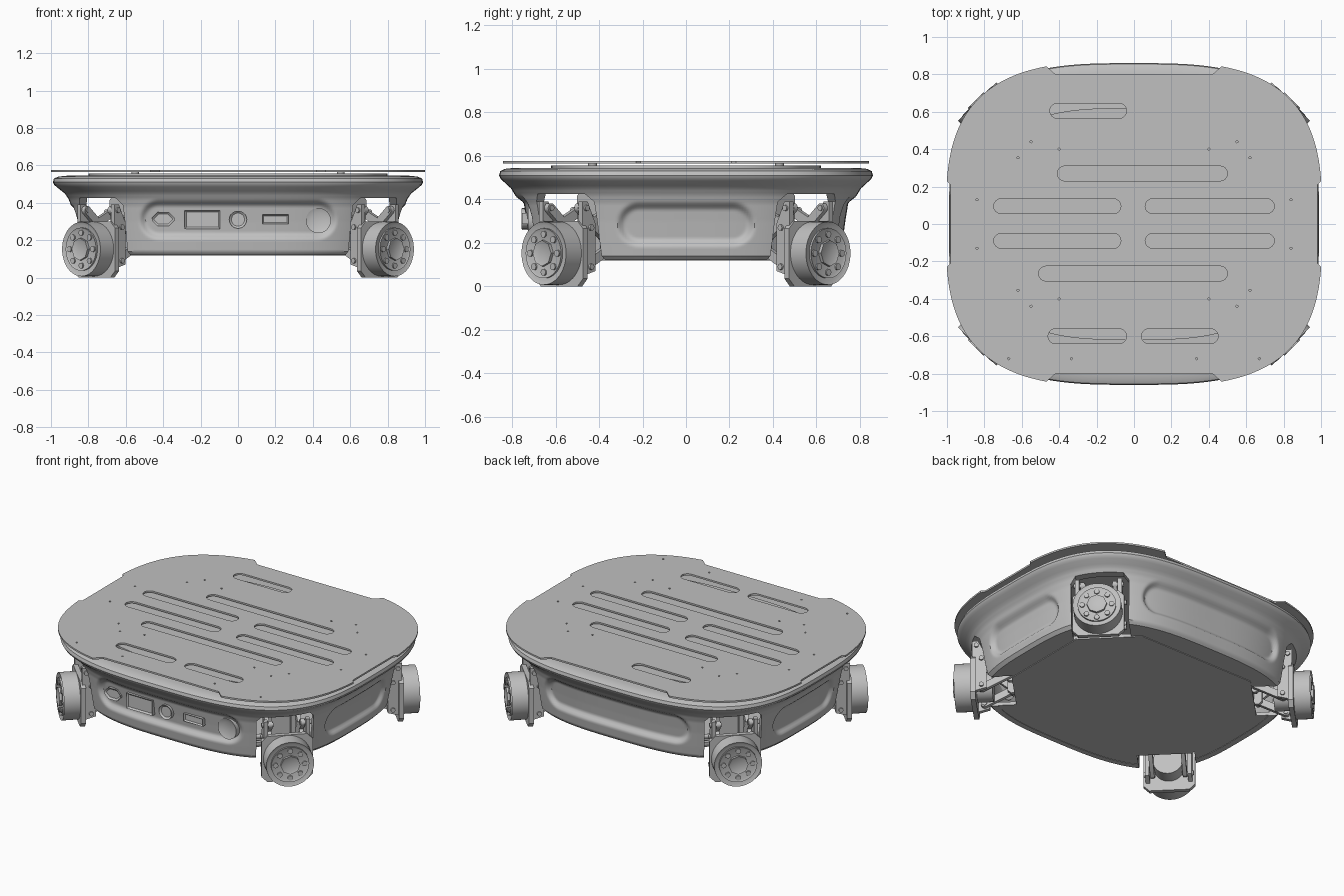
import bpy, bmesh
from math import sin, cos, pi, radians, copysign
from mathutils import Matrix, Vector

if bpy.data.objects.get("Cube"):
    bpy.data.objects.remove(bpy.data.objects["Cube"])

grey = bpy.data.materials.new("satin grey")
grey.use_nodes = True
grey.diffuse_color = (0.53, 0.53, 0.53, 1)
grey.node_tree.nodes["Principled BSDF"].inputs["Base Color"].default_value = grey.diffuse_color


# ---- helpers ----
def oval(angle, a=0.99, b=0.86, n=3.1):
    c, s = cos(angle), sin(angle)
    r = (abs(c / a) ** n + abs(s / b) ** n) ** (-1 / n)
    return r * c, r * s


def oval_points(a, b, count=160):
    return [oval(2 * pi * i / count, a, b) for i in range(count)]


def circle(x, y, r, count=32):
    return [(x + r * cos(2 * pi * i / count), y + r * sin(2 * pi * i / count)) for i in range(count)]


def rect(x0, x1, y0, y1, c=0.0):
    if not c:
        return [(x0, y0), (x1, y0), (x1, y1), (x0, y1)]
    return [(x0 + c, y0), (x1 - c, y0), (x1, y0 + c), (x1, y1 - c),
            (x1 - c, y1), (x0 + c, y1), (x0, y1 - c), (x0, y0 + c)]


def capsule(p, q, r, steps=8):
    p, q = Vector(p), Vector(q)
    along = (q - p).normalized()
    side = Vector((-along.y, along.x))
    pts = []
    for centre, sign in ((q, 1), (p, -1)):
        for i in range(steps + 1):
            a = -pi / 2 + pi * i / steps
            pts.append(centre + sign * r * (along * cos(a) + side * sin(a)))
    return [tuple(v) for v in pts]


def prism(bm, pts, z0, z1, matrix=Matrix(), inset=0, sink=0):
    """Extrude an outline along local z; optionally sink an inset into its end."""
    base = bm.faces.new([bm.verts.new(matrix @ Vector((x, y, z0))) for x, y in pts])
    made = bmesh.ops.extrude_face_region(bm, geom=[base])["geom"]
    top = [v for v in made if isinstance(v, bmesh.types.BMVert)]
    bmesh.ops.translate(bm, verts=top, vec=matrix.to_3x3() @ Vector((0, 0, z1 - z0)))
    cap = [f for f in made if isinstance(f, bmesh.types.BMFace)]
    bmesh.ops.recalc_face_normals(bm, faces=list({f for v in top for f in v.link_faces} | {base}))
    if inset:
        bmesh.ops.inset_region(bm, faces=cap, thickness=inset, depth=0)
        bmesh.ops.translate(bm, verts=list(cap[0].verts),
                            vec=matrix.to_3x3() @ Vector((0, 0, -sink)))


def finish(name, bm, smooth=True):
    mesh = bpy.data.meshes.new(name)
    bm.to_mesh(mesh)
    bm.free()
    mesh.materials.append(grey)
    obj = bpy.data.objects.new(name, mesh)
    bpy.context.collection.objects.link(obj)
    if smooth:
        activate(obj)
        bpy.ops.object.shade_smooth_by_angle(angle=radians(32))
    return obj


def activate(obj):
    bpy.ops.object.select_all(action="DESELECT")
    obj.select_set(True)
    bpy.context.view_layer.objects.active = obj


def cut(obj, cutter):
    mod = obj.modifiers.new("Cut", "BOOLEAN")
    mod.operation, mod.object, mod.solver = "DIFFERENCE", cutter, "EXACT"
    activate(obj)
    bpy.ops.object.modifier_apply(modifier=mod.name)


# ---- corner frames: tangent, up, outward ----
corners = []
for sx, sy, label in ((1, -1, "front_left"), (-1, -1, "front_right"),
                      (1, 1, "back_left"), (-1, 1, "back_right")):
    out, tan, up = Vector((sx, sy, 0)).normalized(), Vector((sx, -sy, 0)).normalized(), Vector((0, 0, 1))
    shift = Matrix.Translation(tan * 0.13)
    face = shift @ Matrix((tan, up, out)).transposed().to_4x4()
    profile = shift @ Matrix((out, up, tan)).transposed().to_4x4()
    corners.append((label, face, profile))

bm = bmesh.new()
for _, face, _ in corners:
    prism(bm, [(-0.17, -0.1), (0.17, -0.1), (0.17, 0.39), (0.14, 0.425), (-0.15, 0.425), (-0.18, 0.39)],
          0.70, 1.4, face)
wheel_cutter = finish("wheel_opening_cutter", bm, False)
wheel_cutter.hide_render = True

# ---- hollow body shell with pressed oval panels on all four sides ----
outer = [(0.12, 0.84), (0.14, 0.86), (0.2, 0.87), (0.3, 0.885), (0.38, 0.9), (0.42, 0.915), (0.45, 0.936),
         (0.475, 0.968), (0.495, 0.992), (0.51, 1), (0.53, 0.994), (0.54, 0.97), (0.545, 0.92)]
inner = [(0.515, 0.92), (0.48, 0.91), (0.42, 0.865), (0.3, 0.833), (0.2, 0.82), (0.12, 0.8)]
levels = []
for (z0, s0), (z1, s1) in zip(outer, outer[1:]):
    steps = max(1, round((z1 - z0) / 0.01))
    levels += [(z0 + (z1 - z0) * i / steps, s0 + (s1 - s0) * i / steps) for i in range(steps)]
levels.append(outer[-1])


def pressed(u, z, half, middle, r):
    inside = r - Vector((max(abs(u) - half + r, 0), z - middle)).length
    t = min(max(inside / 0.04, 0), 1)
    return 0.028 * t * t * (3 - 2 * t)


bm = bmesh.new()
COUNT = 480
rings = []
for index, (z, s) in enumerate(inner + levels):
    ring = []
    for i in range(COUNT):
        x, y = (s * v for v in oval(2 * pi * i / COUNT))
        if index >= len(inner):
            if abs(y) > 0.6 and abs(x) < 0.6:
                y -= copysign(pressed(x, z, 0.53, 0.31, 0.11), y)
            elif abs(x) > 0.7 and abs(y) < 0.4:
                x -= copysign(pressed(y, z, 0.32, 0.285, 0.105), x)
        ring.append(bm.verts.new((x, y, z)))
    rings.append(ring)
for low, high in zip(rings, rings[1:]):
    for i in range(COUNT):
        j = (i + 1) % COUNT
        bm.faces.new((low[i], low[j], high[j], high[i]))
bm.faces.new(rings[-1])
bm.faces.new(rings[0][::-1])
shell = finish("body_shell", bm, False)
cut(shell, wheel_cutter)
activate(shell)
bpy.ops.object.shade_smooth_by_angle(angle=radians(35))

# ---- floor pan with a chamfered cover plate ----
bm = bmesh.new()
prism(bm, oval_points(0.82, 0.71), 0.123, 0.145)
floor = finish("floor_pan", bm, False)
cut(floor, wheel_cutter)
bpy.data.objects.remove(wheel_cutter)
bm = bmesh.new()
prism(bm, rect(-0.7, 0.7, -0.58, 0.58, 0.28), 0.119, 0.126)
finish("floor_cover", bm, False)

# ---- riser deck and standoffs under the top plate ----
bm = bmesh.new()
prism(bm, oval_points(0.8, 0.62), 0.54, 0.556)
for x in (-0.55, 0.55):
    for y in (-0.43, 0.43):
        prism(bm, circle(x, y, 0.02, 16), 0.55, 0.567)
finish("riser_deck", bm)

# ---- top plate with edge notches, slots and screw holes ----
bm = bmesh.new()
prism(bm, oval_points(1.006, 0.87, 240), 0.565, 0.576)
plate = finish("top_plate", bm, False)
bm = bmesh.new()
for s in (-1, 1):
    prism(bm, [(-0.52, s * 0.89), (-0.42, s * 0.8), (0.42, s * 0.8), (0.52, s * 0.89)], 0.5, 0.6)
    prism(bm, [(s * 1.05, -0.28), (s * 0.982, -0.21), (s * 0.982, 0.21), (s * 1.05, 0.28)], 0.5, 0.6)
for x0, x1, y in ((-0.45, -0.04, 0.605), (-0.41, 0.5, 0.27), (-0.51, 0.5, -0.265), (-0.46, -0.04, -0.6),
                  (0.04, 0.45, -0.6), (-0.75, -0.07, 0.095), (0.06, 0.75, 0.095),
                  (-0.75, -0.07, -0.09), (0.06, 0.75, -0.09)):
    prism(bm, capsule((x0 + 0.04, y), (x1 - 0.04, y), 0.04), 0.5, 0.6)
for s in (-1, 1):
    for x, y in ((0.55, 0.44), (0.4, 0.4), (0.62, 0.355), (0.84, 0.13)):
        for t in (-1, 1):
            prism(bm, circle(s * x, t * y, 0.006, 8), 0.5, 0.6)
    for x in (0.335, 0.67):
        prism(bm, circle(s * x, -0.72, 0.006, 8), 0.5, 0.6)
cutter = finish("plate_cutter", bm, False)
cut(plate, cutter)
bpy.data.objects.remove(cutter)

# ---- front connectors ----
ports = {"data_socket": (rect(-0.46, -0.34, 0.275, 0.35, 0.03), -0.4, 0.012),
         "display": (rect(-0.285, -0.095, 0.26, 0.36), -0.19, 0.014),
         "round_socket": (circle(0, 0.31, 0.047), 0, 0.012),
         "charge_socket": (rect(0.13, 0.27, 0.287, 0.337), 0.2, 0.01),
         "power_button": (circle(0.43, 0.305, 0.067), 0.43, 0.025)}
front = Matrix(((1, 0, 0), (0, 0, -1), (0, 1, 0))).to_4x4()
for name, (outline, x, rim) in ports.items():
    wall = 0.762 * (1 - (abs(x) / 0.877) ** 3.1) ** (1 / 3.1) - 0.028
    bm = bmesh.new()
    prism(bm, outline, wall - 0.03, wall + 0.022, front, rim, 0.01)
    finish(name, bm)

# ---- wheel modules ----
for label, face, profile in corners:
    # drum with stepped face, hub cap and bolts
    bm = bmesh.new()
    prism(bm, circle(0, 0.152, 0.145, 48), 0.95, 1.055, face, 0.018, 0.008)
    prism(bm, circle(0, 0.152, 0.115, 48), 1.04, 1.058, face, 0.012, 0.006)
    prism(bm, circle(0, 0.152, 0.06, 8), 1.04, 1.068, face, 0.015, 0.006)
    for i in range(8):
        a = 2 * pi * i / 8
        prism(bm, circle(0.088 * cos(a), 0.152 + 0.088 * sin(a), 0.016, 10), 1.04, 1.06, face)
    finish(label + "_wheel", bm)

    # square carrier plate, motor and tapered ears
    bm = bmesh.new()
    prism(bm, rect(-0.155, 0.155, 0, 0.3, 0.035), 0.925, 0.955, face)
    prism(bm, circle(0, 0.15, 0.09), 0.83, 0.93, face)
    for s in (-1, 1):
        prism(bm, [(0.93, 0.05), (0.86, 0.07), (0.86, 0.29), (0.91, 0.39), (0.945, 0.39), (0.945, 0.3)],
              s * 0.115, s * 0.14, profile)
    finish(label + "_carrier", bm)

    # suspension links with pins
    bm = bmesh.new()
    for s in (-1, 1):
        for p, q in (((0.72, 0.35), (0.89, 0.27)), ((0.72, 0.18), (0.89, 0.09)), ((0.73, 0.2), (0.92, 0.36))):
            prism(bm, capsule(p, q, 0.022), s * 0.085, s * 0.11, profile)
            for end in (p, q):
                prism(bm, circle(*end, 0.014, 12), s * 0.08, s * 0.15, profile)
    finish(label + "_links", bm)

    # chassis mount
    bm = bmesh.new()
    prism(bm, rect(-0.1, 0.1, 0.125, 0.43), 0.675, 0.70, face)
    prism(bm, rect(-0.08, 0.08, 0.33, 0.43, 0.015), 0.70, 0.76, face)
    for s in (-1, 1):
        prism(bm, rect(0.69, 0.75, 0.14, 0.38, 0.02), s * 0.06, s * 0.085, profile)
    finish(label + "_mount", bm)
